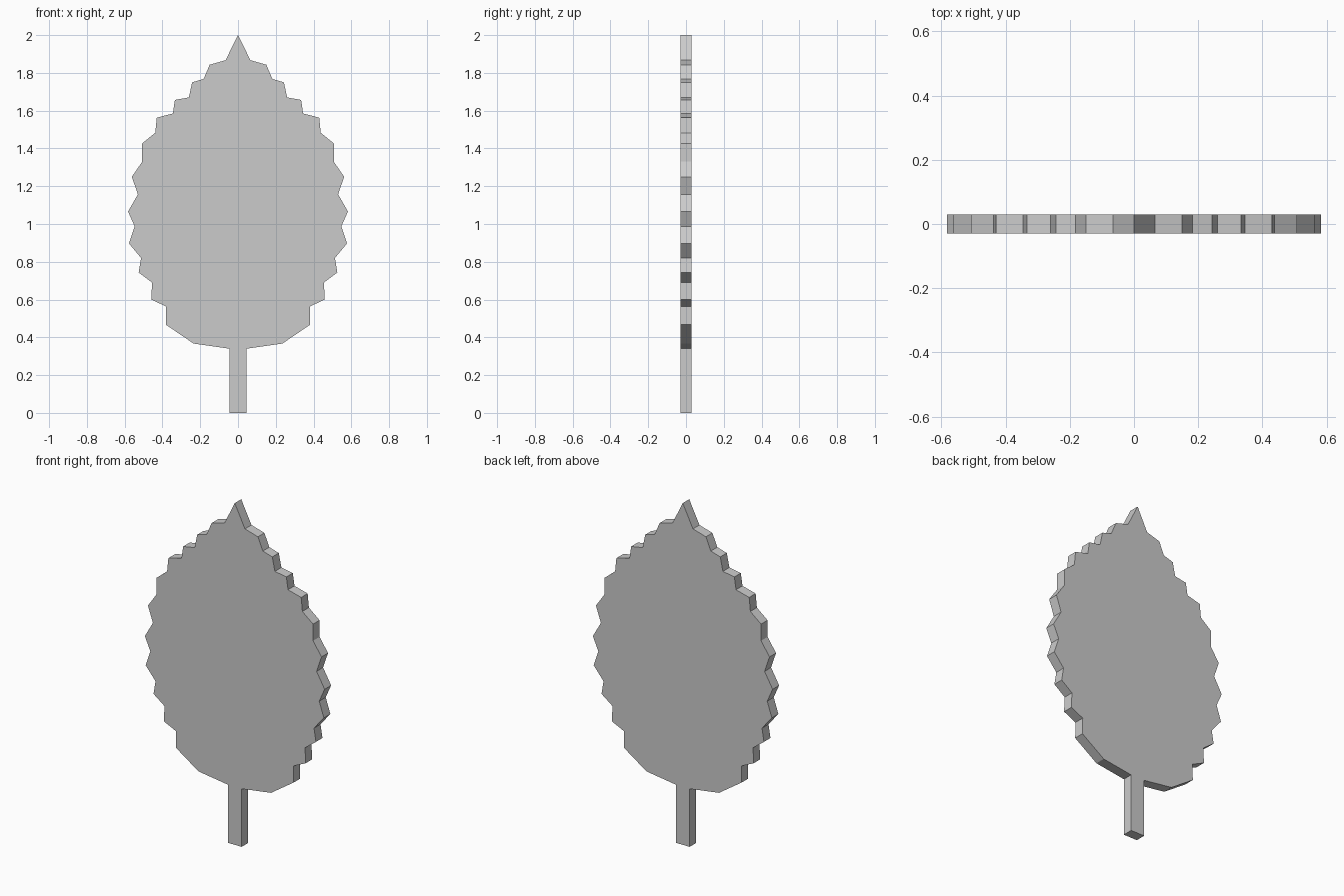
import bpy, bmesh

if "Cube" in bpy.data.objects:
    bpy.data.objects.remove(bpy.data.objects["Cube"])

HALF_THICKNESS = 0.03

# Right half of the silhouette (x, z): stem foot, rounded base, teeth, tip
half = [
    (0.045, 0.0), (0.045, 0.34), (0.235, 0.367), (0.382, 0.467),
    (0.38, 0.563), (0.459, 0.60), (0.455, 0.69), (0.526, 0.743),
    (0.513, 0.82), (0.577, 0.897), (0.547, 0.987), (0.582, 1.066),
    (0.53, 1.157), (0.562, 1.25), (0.507, 1.33), (0.507, 1.427),
    (0.438, 1.483), (0.43, 1.563), (0.345, 1.585), (0.334, 1.657),
    (0.26, 1.67), (0.243, 1.75), (0.182, 1.768), (0.15, 1.843),
    (0.066, 1.867),
]
outline = half + [(0.0, 2.0)] + [(-x, z) for x, z in reversed(half)]

# Flat leaf blade with stem: fill the outline and extrude it through y
bm = bmesh.new()
face = bm.faces.new([bm.verts.new((x, -HALF_THICKNESS, z)) for x, z in outline])
ext = bmesh.ops.extrude_face_region(bm, geom=[face], use_keep_orig=True)
back = [v for v in ext["geom"] if isinstance(v, bmesh.types.BMVert)]
bmesh.ops.translate(bm, verts=back, vec=(0, 2 * HALF_THICKNESS, 0))
bmesh.ops.recalc_face_normals(bm, faces=bm.faces)

mesh = bpy.data.meshes.new("leaf")
bm.to_mesh(mesh)
bm.free()
leaf = bpy.data.objects.new("leaf", mesh)
bpy.context.collection.objects.link(leaf)
